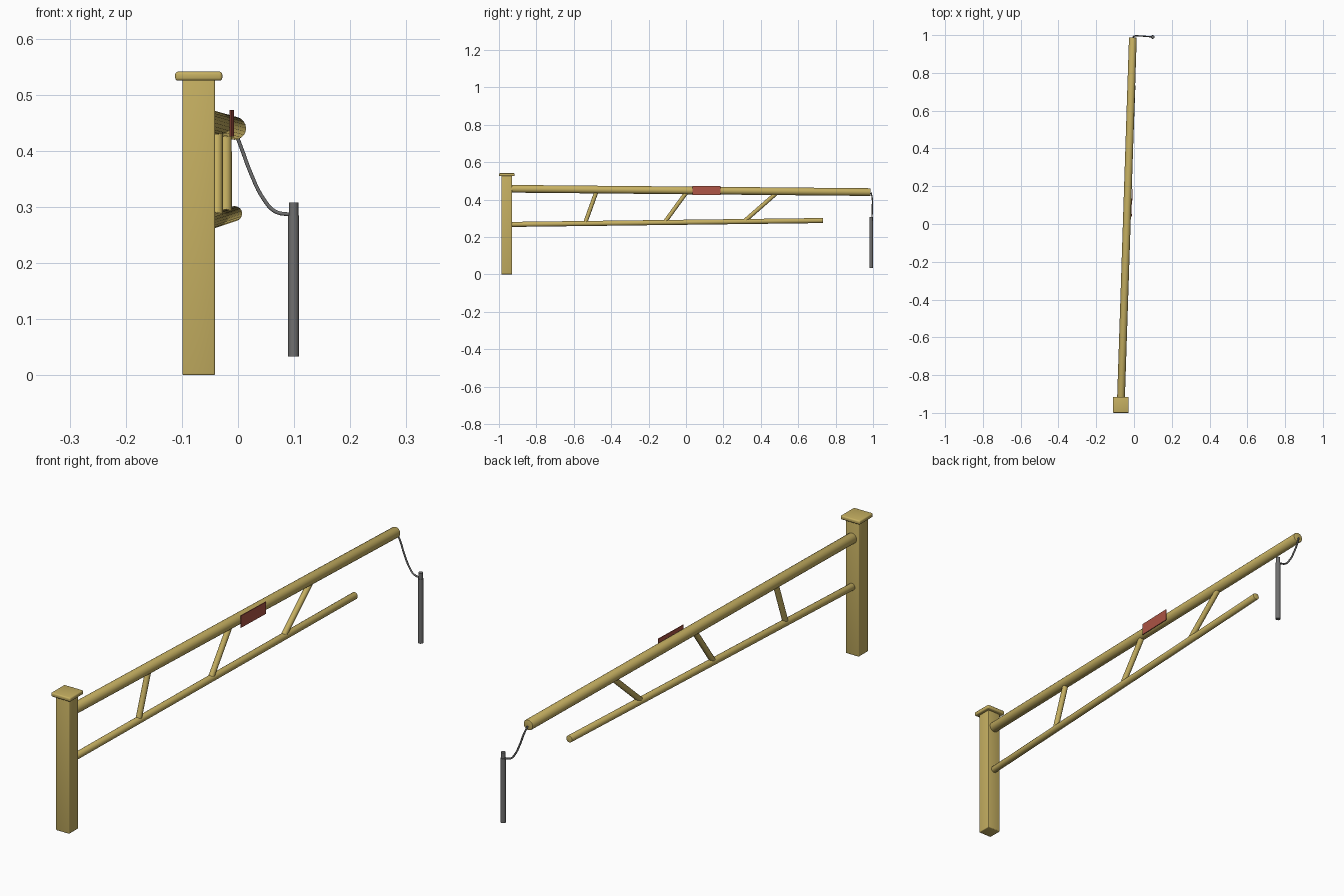
import bpy, bmesh, math
from mathutils import Vector

if "Cube" in bpy.data.objects:
    bpy.data.objects.remove(bpy.data.objects["Cube"])


def material(name, rgb):
    m = bpy.data.materials.new(name)
    m.diffuse_color = (*rgb, 1)
    m.use_nodes = True
    m.node_tree.nodes["Principled BSDF"].inputs["Base Color"].default_value = m.diffuse_color
    return m


YELLOW = material("yellow_paint", (0.56, 0.43, 0.12))
RED = material("red_sign", (0.42, 0.09, 0.06))
STEEL = material("dark_steel", (0.16, 0.16, 0.16))


def finish(name, bm, mat):
    me = bpy.data.meshes.new(name)
    bm.to_mesh(me)
    bm.free()
    ob = bpy.data.objects.new(name, me)
    bpy.context.collection.objects.link(ob)
    me.materials.append(mat)
    bpy.ops.object.select_all(action='DESELECT')
    ob.select_set(True)
    bpy.context.view_layer.objects.active = ob
    bpy.ops.object.shade_smooth_by_angle(angle=math.radians(35))
    return ob


def box(name, centre, size, mat, bevel=0.0, turn=0.0):
    bm = bmesh.new()
    bmesh.ops.create_cube(bm, size=1)
    bmesh.ops.scale(bm, vec=size, verts=bm.verts)
    if bevel:
        bmesh.ops.bevel(bm, geom=bm.edges[:], offset=bevel, segments=3,
                        profile=0.5, affect='EDGES')
    ob = finish(name, bm, mat)
    ob.location = centre
    ob.rotation_euler.z = turn
    return ob


def tube(name, a, b, r, mat, sides=16, bevel=0.0):
    a, b = Vector(a), Vector(b)
    bm = bmesh.new()
    bmesh.ops.create_cone(bm, cap_ends=True, segments=sides, radius1=r,
                          radius2=r, depth=(b - a).length)
    if bevel:
        rims = [e for e in bm.edges if any(len(f.verts) > 4 for f in e.link_faces)]
        bmesh.ops.bevel(bm, geom=rims, offset=bevel, segments=2,
                        profile=0.5, affect='EDGES')
    ob = finish(name, bm, mat)
    ob.location = (a + b) / 2
    ob.rotation_euler = (b - a).to_track_quat('Z', 'Y').to_euler()
    return ob


# Gate post and cap
PX, PY = -0.07, -0.958
box("gate_post", (PX, PY, 0.2635), (0.058, 0.058, 0.527), YELLOW, 0.003)
box("post_cap", (PX, PY, 0.533), (0.084, 0.084, 0.016), YELLOW, 0.005)

# Rails, swung slightly towards +x
top_a, top_b = Vector((PX, PY, 0.458)), Vector((-0.006, 0.987, 0.44))
low_a, low_b = Vector((PX, PY, 0.267)), Vector((-0.006, 0.733, 0.288))
tube("top_rail", top_a, top_b, 0.0205, YELLOW, 20, 0.003)
tube("lower_rail", low_a, low_b, 0.0135, YELLOW, 16, 0.002)


def on_line(a, b, y):
    return a.lerp(b, (y - a.y) / (b.y - a.y))


# Slanted struts between the rails
for i, (y0, y1) in enumerate([(-0.54, -0.475), (-0.115, 0.01), (0.31, 0.495)]):
    tube(f"strut_{i + 1}", on_line(low_a, low_b, y0), on_line(top_a, top_b, y1),
         0.011, YELLOW, 12)

# Sign plate on the rail
box("sign_plate", (-0.0112, 0.11, 0.449), (0.003, 0.148, 0.047), RED,
    turn=-math.atan2(0.064, 1.945))

# Ground bolt with a slimmer head
tube("drop_bolt", (0.099, 0.99, 0.033), (0.099, 0.99, 0.285), 0.0098, STEEL)
tube("drop_bolt_head", (0.099, 0.99, 0.28), (0.099, 0.99, 0.308), 0.0085, STEEL)

# Sagging tether
path = [(-0.006, 0.99, 0.436), (0.006, 0.996, 0.405), (0.022, 0.996, 0.362),
        (0.045, 0.995, 0.315), (0.066, 0.993, 0.292), (0.095, 0.991, 0.286)]
cu = bpy.data.curves.new("tether", 'CURVE')
cu.dimensions = '3D'
cu.bevel_depth = 0.0035
cu.bevel_resolution = 2
cu.resolution_u = 6
cu.use_fill_caps = True
sp = cu.splines.new('BEZIER')
sp.bezier_points.add(len(path) - 1)
for p, co in zip(sp.bezier_points, path):
    p.co = co
    p.handle_left_type = p.handle_right_type = 'AUTO'
cu.materials.append(STEEL)
bpy.context.collection.objects.link(bpy.data.objects.new("tether", cu))
